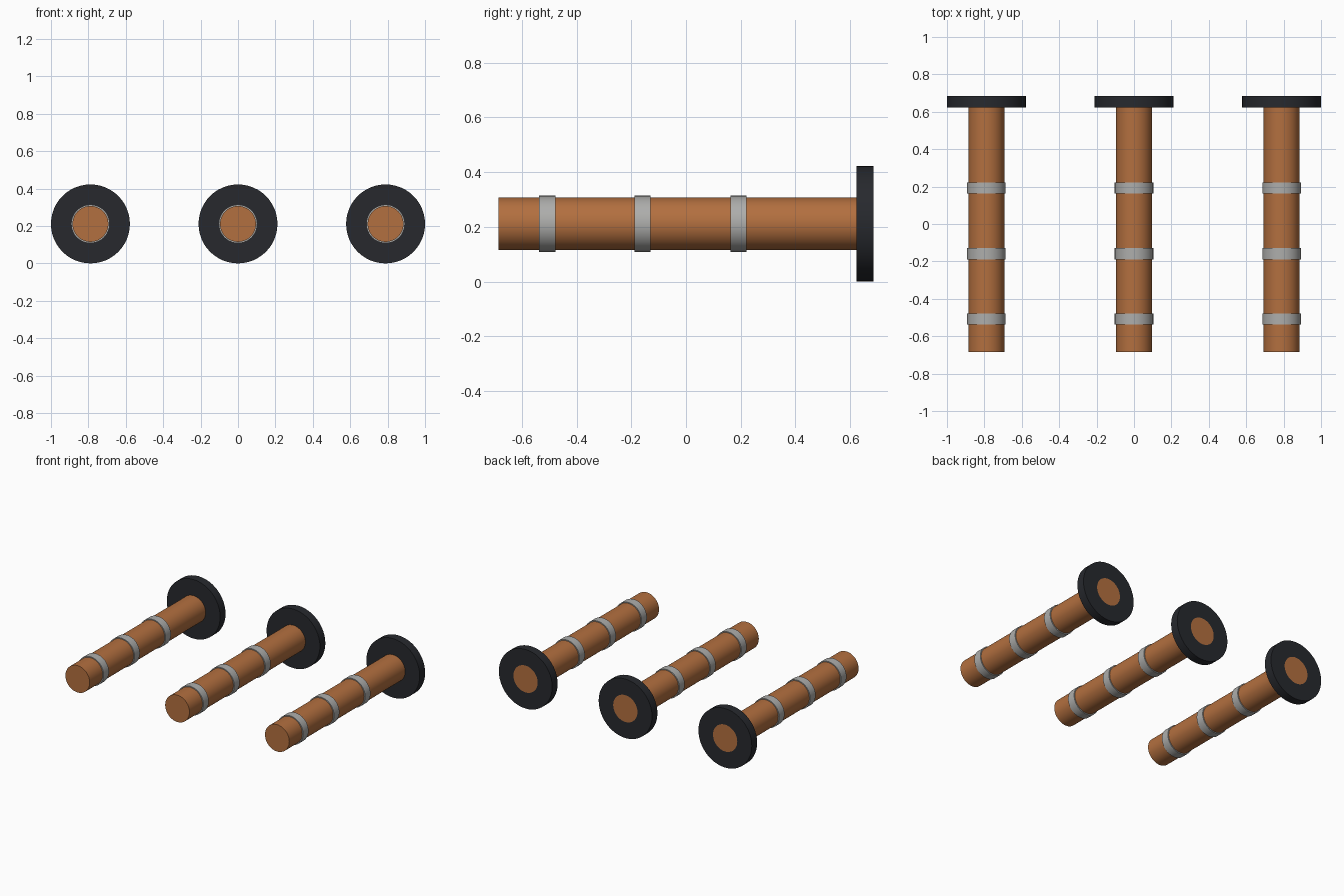
import bpy, bmesh, math
from mathutils import Vector

if "Cube" in bpy.data.objects:
    bpy.data.objects.remove(bpy.data.objects["Cube"])

SEG = 48
AXIS_Z = 0.211
HALF = 0.685


def material(name, rgb):
    m = bpy.data.materials.new(name)
    m.diffuse_color = (*rgb, 1)
    m.use_nodes = True
    m.node_tree.nodes["Principled BSDF"].inputs["Base Color"].default_value = m.diffuse_color
    return m


copper = material("copper", (0.45, 0.16, 0.05))
black = material("black", (0.02, 0.022, 0.027))
grey = material("light_grey", (0.42, 0.42, 0.41))


def lathe(name, x, profile, mat, closed=False):
    """Revolve (radius, y) points around the pipe axis."""
    bm = bmesh.new()
    verts = [bm.verts.new((r, y, 0)) for r, y in profile]
    edges = [bm.edges.new(p) for p in zip(verts, verts[1:])]
    if closed:
        edges.append(bm.edges.new((verts[-1], verts[0])))
    bmesh.ops.spin(bm, geom=verts + edges, cent=Vector(), axis=(0, 1, 0),
                   angle=math.tau, steps=SEG)
    bmesh.ops.remove_doubles(bm, verts=bm.verts, dist=1e-4)
    bmesh.ops.recalc_face_normals(bm, faces=bm.faces)
    mesh = bpy.data.meshes.new(name)
    bm.to_mesh(mesh)
    bm.free()
    ob = bpy.data.objects.new(name, mesh)
    ob.location = (x, 0, AXIS_Z)
    mesh.materials.append(mat)
    bpy.context.collection.objects.link(ob)
    bpy.ops.object.select_all(action='DESELECT')
    ob.select_set(True)
    bpy.context.view_layer.objects.active = ob
    bpy.ops.object.shade_smooth_by_angle(angle=math.radians(30))
    return ob


def ring(name, x, r_in, r_out, y0, y1, mat):
    return lathe(name, x, [(r_in, y0), (r_out, y0), (r_out, y1), (r_in, y1)], mat, True)


R = 0.096
for side, x in (("left", -0.789), ("middle", 0), ("right", 0.789)):
    # pipe with closed ends
    lathe(f"{side}_pipe", x, [(0, -HALF), (R, -HALF), (R, HALF), (0, HALF)], copper)
    # flange flush with the back end
    ring(f"{side}_flange", x, R, 0.211, 0.624, HALF, black)
    # three clamp bands
    for i, y in enumerate((-0.508, -0.159, 0.192)):
        ring(f"{side}_band_{i + 1}", x, R, 0.103, y - 0.03, y + 0.03, grey)
